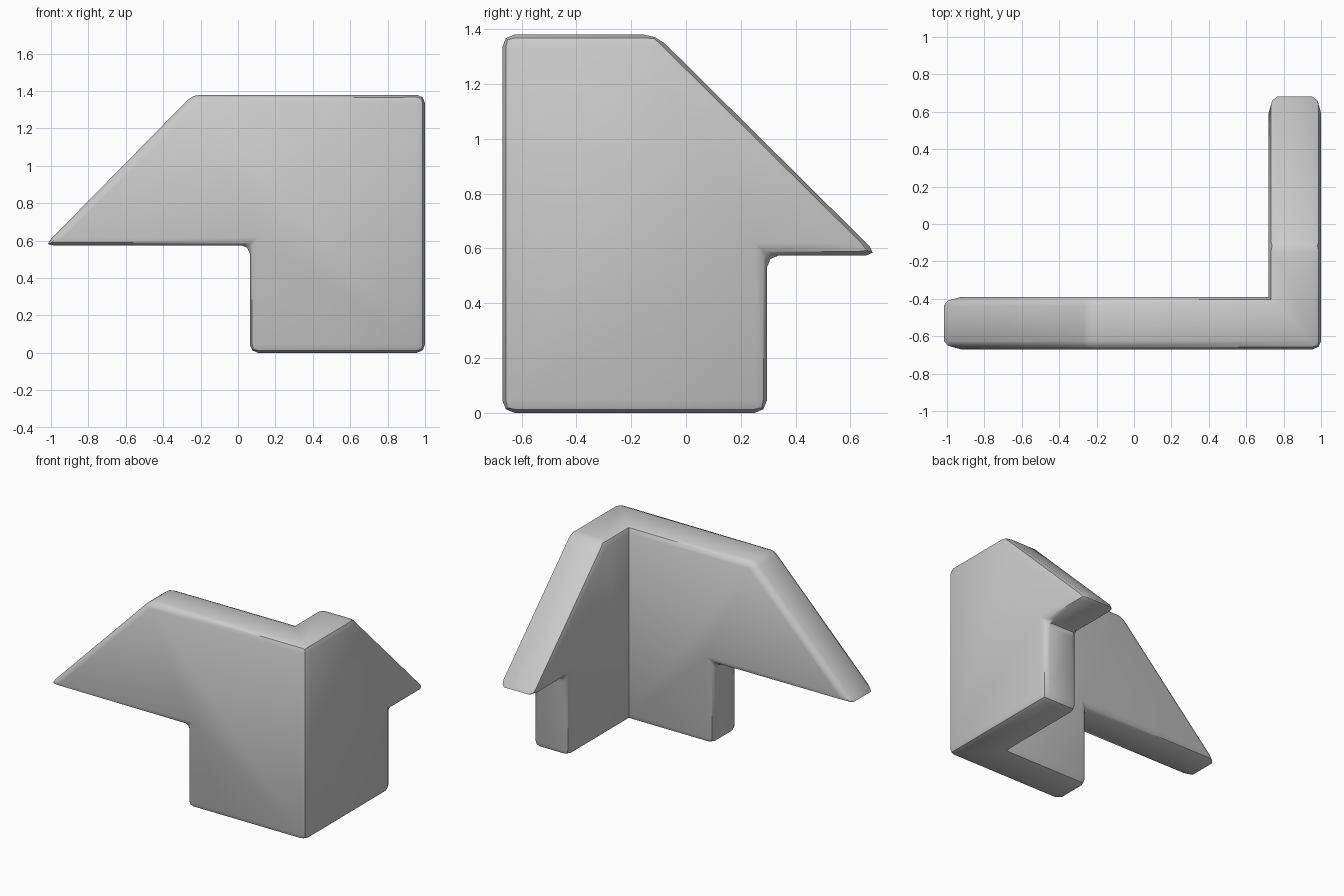
import bpy
import bmesh
import math

cube = bpy.data.objects.get("Cube")
if cube:
    bpy.data.objects.remove(cube, do_unlink=True)

FRONT, BACK = -0.67, -0.39      # faces of the front wing
INNER, OUTER = 0.72, 1.0        # faces of the side wing
TOP, EAVE = 1.38, 0.575
BEVEL = 0.045

# Free outline of each wing: distance along the wing and height
front_outline = [(0.063, 0), (0.063, EAVE), (-1.033, EAVE), (-0.242, TOP)]
side_outline = [(0.295, 0), (0.295, EAVE), (0.703, EAVE), (-0.11, TOP)]

bm = bmesh.new()


def column(x, y):
    """Bottom and top vertices of a corner of the plan."""
    return [bm.verts.new((x, y, 0)), bm.verts.new((x, y, TOP))]


corner_out = column(OUTER, FRONT)
corner_in = column(INNER, BACK)

# Outer and inner copies of both wing outlines
front_out = [bm.verts.new((x, FRONT, z)) for x, z in front_outline]
front_in = [bm.verts.new((x, BACK, z)) for x, z in front_outline]
side_out = [bm.verts.new((OUTER, y, z)) for y, z in side_outline]
side_in = [bm.verts.new((INNER, y, z)) for y, z in side_outline]

# Wall faces and the end strips of each wing
for out, inn in ((front_out, front_in), (side_out, side_in)):
    bm.faces.new(out + corner_out[::-1])
    bm.faces.new(inn + corner_in[::-1])
    for i in range(len(out) - 1):
        bm.faces.new((out[i], out[i + 1], inn[i + 1], inn[i]))

# Shared L-shaped base and top
for level, i in ((0, 0), (1, -1)):
    bm.faces.new((front_out[i], corner_out[level], side_out[i],
                  side_in[i], corner_in[level], front_in[i]))
bmesh.ops.recalc_face_normals(bm, faces=bm.faces)

# Round every edge except the inside corner between the wings
inside = bm.edges.get(corner_in)
bmesh.ops.bevel(bm, geom=[e for e in bm.edges if e != inside],
                offset=BEVEL, offset_type='OFFSET', segments=2,
                profile=0.5, affect='EDGES', clamp_overlap=True)
bmesh.ops.recalc_face_normals(bm, faces=bm.faces)

mesh = bpy.data.meshes.new("corner_wall")
bm.to_mesh(mesh)
bm.free()
wall = bpy.data.objects.new("corner_wall", mesh)
bpy.context.collection.objects.link(wall)

# Plain grey finish
grey = bpy.data.materials.new("plain grey")
grey.use_nodes = True
colour = (0.6, 0.6, 0.6, 1)
grey.diffuse_color = colour
grey.node_tree.nodes["Principled BSDF"].inputs["Base Color"].default_value = colour
mesh.materials.append(grey)

bpy.context.view_layer.objects.active = wall
wall.select_set(True)
bpy.ops.object.shade_smooth_by_angle(angle=math.radians(40))
